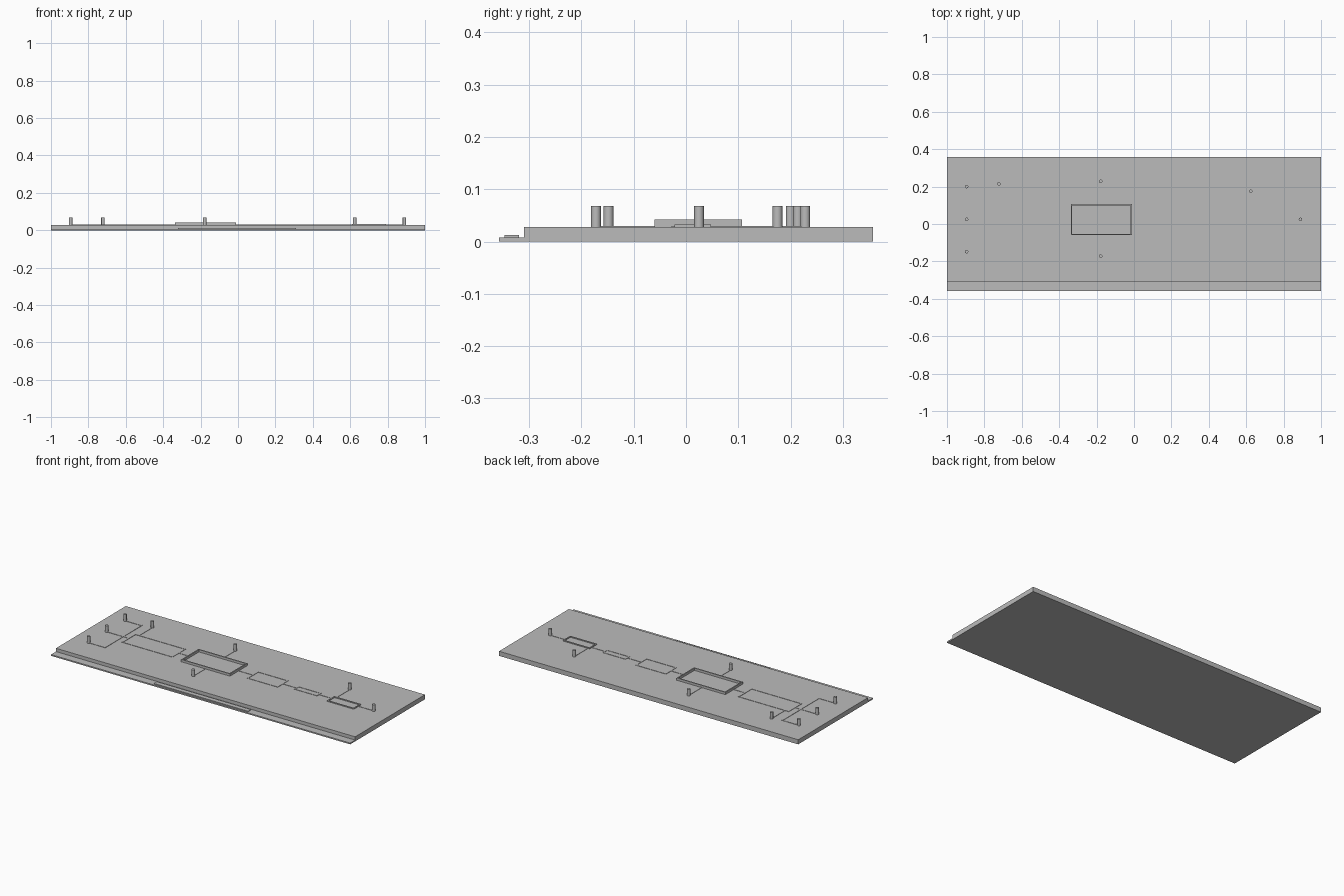
import bpy
import bmesh
from mathutils import Matrix, Vector

cube = bpy.data.objects.get("Cube")
if cube:
    bpy.data.objects.remove(cube, do_unlink=True)

grey = bpy.data.materials.new("plain grey")
grey.use_nodes = True
colour = (0.5, 0.5, 0.5, 1)
grey.diffuse_color = colour
grey.node_tree.nodes["Principled BSDF"].inputs["Base Color"].default_value = colour

TOP = 0.028      # slab surface
SINK = 0.004     # depth embedded in the slab
LINE = 0.007     # width of channels and walls
MID = 0.025      # main channel position in y


def finish(name, bm):
    bmesh.ops.recalc_face_normals(bm, faces=bm.faces)
    mesh = bpy.data.meshes.new(name)
    bm.to_mesh(mesh)
    bm.free()
    mesh.materials.append(grey)
    obj = bpy.data.objects.new(name, mesh)
    bpy.context.collection.objects.link(obj)
    return obj


def add_box(bm, x0, x1, y0, y1, z0, z1):
    centre = Vector((x0 + x1, y0 + y1, z0 + z1)) / 2
    size = Matrix.Diagonal((x1 - x0, y1 - y0, z1 - z0, 1))
    bmesh.ops.create_cube(bm, size=1, matrix=Matrix.Translation(centre) @ size)


def chamber(name, x0, x1, y0, y1, top):
    """Open rectangular wall around a chamber."""
    bm = bmesh.new()
    z0 = TOP - SINK
    for y in (y0, y1 - LINE):
        add_box(bm, x0, x1, y, y + LINE, z0, top)
    for x in (x0, x1 - LINE):
        add_box(bm, x, x + LINE, y0 + LINE, y1 - LINE, z0, top)
    finish(name, bm)


def channel(name, x0, y0, x1, y1):
    """Low raised line between two points along one axis."""
    h = LINE / 2
    bm = bmesh.new()
    add_box(bm, min(x0, x1) - h, max(x0, x1) + h,
            min(y0, y1) - h, max(y0, y1) + h, TOP - SINK, TOP + 0.002)
    finish(name, bm)


# Stepped base slab: side profile extruded along x
bm = bmesh.new()
profile = [(-0.357, 0), (0.357, 0), (0.357, TOP), (-0.31, TOP), (-0.31, 0.008), (-0.357, 0.008)]
face = bm.faces.new([bm.verts.new((-1, y, z)) for y, z in profile])
new = bmesh.ops.extrude_face_region(bm, geom=[face])["geom"]
bmesh.ops.translate(bm, vec=(2, 0, 0), verts=[v for v in new if isinstance(v, bmesh.types.BMVert)])
finish("base_slab", bm)

# Blank raised label strip on the front ledge
bm = bmesh.new()
add_box(bm, -0.32, 0.31, -0.347, -0.319, 0.006, 0.012)
finish("label_strip", bm)

# Chambers along the main channel
chamber("inlet_chamber", -0.75, -0.41, -0.04, 0.09, TOP + 0.002)
chamber("main_chamber", -0.338, -0.012, -0.06, 0.107, 0.042)
chamber("middle_chamber", 0.08, 0.285, -0.028, 0.077, TOP + 0.002)
chamber("narrow_chamber", 0.372, 0.526, 0.003, 0.047, TOP + 0.002)
chamber("outlet_chamber", 0.61, 0.79, -0.022, 0.048, 0.033)

# Main channel sections between chambers
sections = [(-0.895, -0.75), (-0.41, -0.338), (-0.012, 0.08),
            (0.285, 0.372), (0.526, 0.61), (0.79, 0.89)]
for i, (a, b) in enumerate(sections):
    channel(f"main_channel_{i + 1}", a, MID, b, MID)

# Side channels
channel("inlet_manifold", -0.785, -0.148, -0.785, 0.2)
channel("rear_inlet_channel", -0.895, 0.2, -0.785, 0.2)
channel("front_inlet_channel", -0.895, -0.148, -0.785, -0.148)
channel("extra_inlet_channel", -0.722, 0.214, -0.722, 0.087)
channel("rear_main_channel", -0.178, 0.228, -0.178, 0.104)
channel("front_main_channel", -0.178, -0.172, -0.178, -0.057)
channel("outlet_side_channel", 0.624, 0.175, 0.624, 0.045)

# Port pins
ports = [(-0.895, 0.2), (-0.895, MID), (-0.895, -0.148), (-0.722, 0.214),
         (-0.178, 0.228), (-0.178, -0.172), (0.624, 0.175), (0.89, MID)]
for i, (x, y) in enumerate(ports):
    z0, z1 = TOP - SINK, 0.068
    bm = bmesh.new()
    bmesh.ops.create_cone(bm, cap_ends=True, segments=24, radius1=0.0093, radius2=0.0093,
                          depth=z1 - z0, matrix=Matrix.Translation((x, y, (z0 + z1) / 2)))
    pin = finish(f"port_pin_{i + 1}", bm)
    for p in pin.data.polygons:
        p.use_smooth = abs(p.normal.z) < 0.5
    for e in pin.data.edges:
        a, b = (pin.data.vertices[v].co.z for v in e.vertices)
        e.use_edge_sharp = abs(a - b) < 0.001
